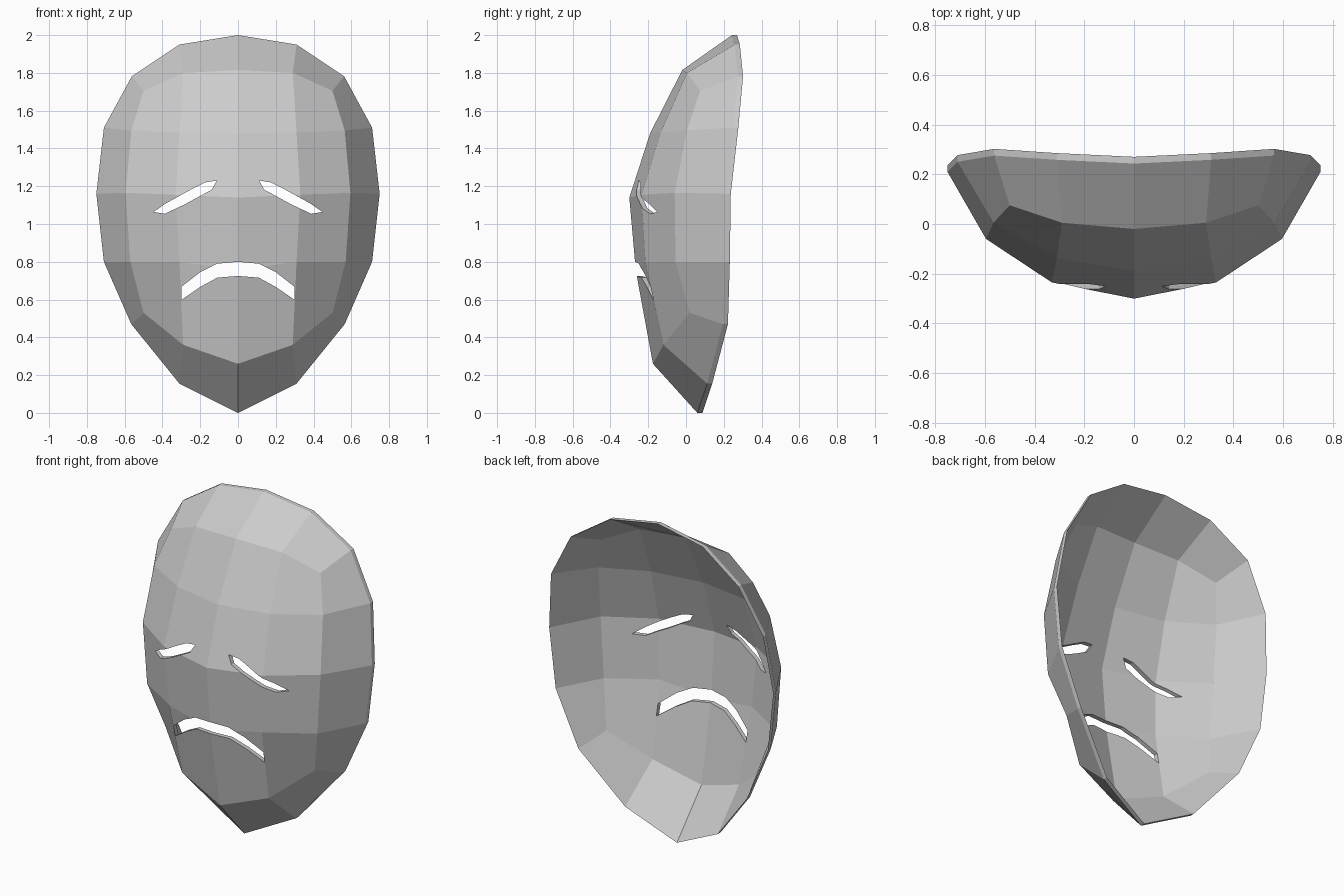
import bpy, bmesh
from mathutils import Vector

if "Cube" in bpy.data.objects:
    bpy.data.objects.remove(bpy.data.objects["Cube"])

THICK = 0.027

# Right half of the face surface: rows from brow to chin, centre outwards
rows = [
    [(0, -.02, 1.815), (.29, .005, 1.80), (.50, .075, 1.705)],
    [(0, -.19, 1.48), (.31, -.135, 1.485), (.565, .005, 1.495)],
    [(0, -.30, 1.14), (.33, -.235, 1.155), (.595, -.06, 1.165)],
    [(0, -.266, .755), (.31, -.215, .80), (.57, -.055, .80)],
    [(0, -.175, .26), (.29, -.12, .36), (.50, .02, .53)],
]
# Rim outline, crown to chin
rim = [(0, .243, 2), (.31, .258, 1.95), (.562, .275, 1.782), (.71, .25, 1.51),
       (.75, .21, 1.16), (.71, .205, .80), (.565, .195, .47),
       (.31, .112, .155), (0, .06, 0)]


def add_object(name, bm):
    bmesh.ops.recalc_face_normals(bm, faces=bm.faces[:])
    mesh = bpy.data.meshes.new(name)
    bm.to_mesh(mesh)
    bm.free()
    ob = bpy.data.objects.new(name, mesh)
    bpy.context.collection.objects.link(ob)
    return ob


def prism(bm, outline):
    """Closed prism through the mask along y from an (x, z) outline."""
    face = bm.faces.new([bm.verts.new((x, -1, z)) for x, z in outline])
    ext = bmesh.ops.extrude_face_region(bm, geom=[face], use_keep_orig=True)
    verts = [g for g in ext["geom"] if isinstance(g, bmesh.types.BMVert)]
    bmesh.ops.translate(bm, verts=verts, vec=Vector((0, 2, 0)))


# Face shell: inner grid plus outer ring, mirrored then thickened backwards
bm = bmesh.new()
grid = [[bm.verts.new(p) for p in row] for row in rows]
edge = [bm.verts.new(p) for p in rim]
for r in range(4):
    for c in range(2):
        bm.faces.new((grid[r][c], grid[r + 1][c], grid[r + 1][c + 1], grid[r][c + 1]))
border = grid[0] + [grid[r][2] for r in (1, 2, 3)] + grid[4][::-1]
for i in range(8):
    bm.faces.new((border[i], border[i + 1], edge[i + 1], edge[i]))
bmesh.ops.mirror(bm, geom=bm.verts[:] + bm.edges[:] + bm.faces[:],
                 axis='X', merge_dist=0.001)
bmesh.ops.remove_doubles(bm, verts=bm.verts[:], dist=0.001)
ext = bmesh.ops.extrude_face_region(bm, geom=bm.faces[:], use_keep_orig=True)
back = [g for g in ext["geom"] if isinstance(g, bmesh.types.BMVert)]
bmesh.ops.translate(bm, verts=back, vec=Vector((0, THICK, 0)))
mask = add_object("mask", bm)

# Eye slits and mouth opening
eye = [(.112, 1.23), (.175, 1.22), (.24, 1.187), (.38, 1.11), (.448, 1.064),
       (.388, 1.054), (.28, 1.105), (.17, 1.165), (.14, 1.18)]
lip_top = [(0, .80), (.11, .79), (.20, .745), (.30, .667)]
lip_low = [(.30, .598), (.20, .667), (.11, .716), (0, .725)]
half = lip_top + lip_low
mouth = half + [(-x, z) for x, z in half[::-1] if x > 0]

bm = bmesh.new()
prism(bm, eye)
prism(bm, [(-x, z) for x, z in eye])
prism(bm, mouth)
cutter = add_object("opening_cutter", bm)
cutter.hide_render = True
cutter.hide_viewport = False
cutter.display_type = 'WIRE'

cut = mask.modifiers.new("openings", 'BOOLEAN')
cut.operation = 'DIFFERENCE'
cut.solver = 'EXACT'
cut.object = cutter
